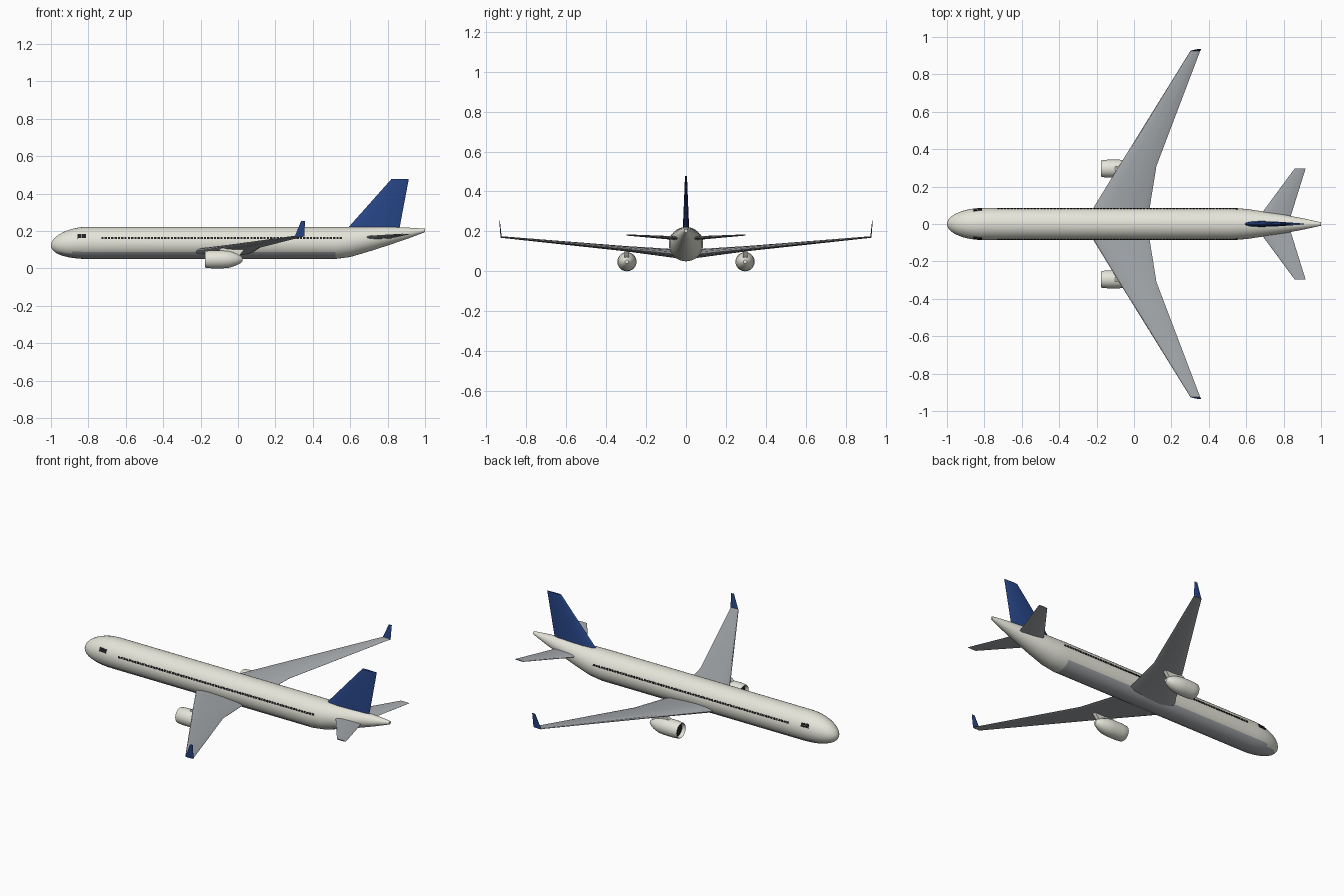
import bpy, bmesh, math
from mathutils import Vector, Matrix

if "Cube" in bpy.data.objects:
    bpy.data.objects.remove(bpy.data.objects["Cube"])


def material(name, rgb):
    m = bpy.data.materials.new(name)
    m.diffuse_color = (*rgb, 1)
    m.use_nodes = True
    m.node_tree.nodes["Principled BSDF"].inputs["Base Color"].default_value = m.diffuse_color
    return m


WHITE = material("warm_white", (0.78, 0.78, 0.70))
GREY = material("wing_grey", (0.38, 0.40, 0.42))
BLUE = material("navy_blue", (0.02, 0.06, 0.24))
BLACK = material("window_black", (0.015, 0.015, 0.018))


def finish(name, bm, mats, angle=35):
    bmesh.ops.recalc_face_normals(bm, faces=bm.faces)
    me = bpy.data.meshes.new(name)
    bm.to_mesh(me)
    bm.free()
    for m in mats:
        me.materials.append(m)
    ob = bpy.data.objects.new(name, me)
    bpy.context.collection.objects.link(ob)
    bpy.ops.object.select_all(action='DESELECT')
    ob.select_set(True)
    bpy.context.view_layer.objects.active = ob
    bpy.ops.object.shade_smooth_by_angle(angle=math.radians(angle))
    return ob


def skin(bm, rings):
    """Bridge equal closed loops and cap both ends."""
    loops = [[bm.verts.new(p) for p in r] for r in rings]
    n = len(loops[0])
    for a, b in zip(loops, loops[1:]):
        for i in range(n):
            j = (i + 1) % n
            bm.faces.new((a[i], a[j], b[j], b[i]))
    return bm.faces.new(loops[0]), bm.faces.new(loops[-1])


def circle(x, y, z, r, n=32):
    return [(x, y + r * math.cos(2 * math.pi * i / n),
             z + r * math.sin(2 * math.pi * i / n)) for i in range(n)]


# chord fraction, thickness fraction
FOIL = [(0, 0), (0.03, 0.45), (0.1, 0.75), (0.3, 1), (0.6, 0.85), (0.9, 0.5), (1, 0.03)]


def foil(name, sections, mat):
    """Loft of sections: leading point, trailing point, half thickness vector."""
    rings = []
    for le, te, th in sections:
        le, te, th = Vector(le), Vector(te), Vector(th)
        up = [le.lerp(te, t) + th * h for t, h in FOIL]
        low = [le.lerp(te, t) - th * h for t, h in FOIL[1:]]
        rings.append(up + low[::-1])
    bm = bmesh.new()
    skin(bm, rings)
    return finish(name, bm, [mat], 25)


# fuselage stations: x, centre height, radius
STATIONS = []
for i in range(11):
    u = 1 - math.cos(math.radians(4 + 86 * i / 10))
    t = 1 - u
    STATIONS.append((-1 + 0.2 * u, 0.136 - 0.014 * t * t,
                     0.086 * math.sqrt(1 - t * t)))
STATIONS[0] = (-1, 0.122, 0.006)
STATIONS += [(0.52, 0.136, 0.086), (0.6, 0.141, 0.0805), (0.7, 0.156, 0.066),
             (0.8, 0.172, 0.050), (0.9, 0.187, 0.031), (0.97, 0.198, 0.016),
             (1.0, 0.203, 0.009)]

# fuselage with grey belly
bm = bmesh.new()
skin(bm, [circle(*(s[0], 0, s[1], s[2])) for s in STATIONS])
for f in bm.faces:
    c = f.calc_center_median()
    f.material_index = 1 if c.z < 0.085 and c.x < 0.52 else 0
finish("fuselage", bm, [WHITE, GREY])


def station(x):
    for a, b in zip(STATIONS, STATIONS[1:]):
        if a[0] <= x <= b[0]:
            t = (x - a[0]) / (b[0] - a[0])
            return (a[1] + t * (b[1] - a[1]), a[2] + t * (b[2] - a[2]),
                    (b[2] - a[2]) / (b[0] - a[0]))


def plate(bm, x, z, w, h, side):
    """Thin plate lying on the fuselage skin."""
    zc, r, slope = station(x)
    s = (z - zc) / r
    c = math.sqrt(1 - s * s)
    n = Vector((-slope, side * c, s)).normalized()
    t = Vector((1, side * c * slope, s * slope)).normalized()
    up = t.cross(n)
    m = Matrix((t, n, up)).transposed().to_4x4()
    m.translation = (x, side * c * r, z)
    bmesh.ops.create_cube(bm, size=1, matrix=m @ Matrix.Diagonal((w, 0.005, h, 1)))


# cabin windows
bm = bmesh.new()
for side in (1, -1):
    for i in range(73):
        plate(bm, -0.725 + i * 0.0177, 0.162, 0.012, 0.011, side)
finish("cabin_windows", bm, [BLACK])

# cockpit windows
bm = bmesh.new()
for side in (1, -1):
    for x in (-0.848, -0.823):
        plate(bm, x, 0.172, 0.022, 0.023, side)
finish("cockpit_windows", bm, [BLACK])

# tail fin
foil("tail_fin", [((0.56, 0, 0.185), (0.858, 0, 0.185), (0, 0.017, 0)),
                  ((0.82, 0, 0.477), (0.913, 0, 0.477), (0, 0.005, 0))], BLUE)

for side, tag in ((1, "left"), (-1, "right")):
    # wing
    foil("wing_" + tag,
         [((-0.27, 0, 0.085), (0.07, 0, 0.08), (0, 0, 0.024)),
          ((-0.08, 0.31 * side, 0.115), (0.12, 0.31 * side, 0.112), (0, 0, 0.013)),
          ((0.303, 0.928 * side, 0.172), (0.355, 0.928 * side, 0.172), (0, 0, 0.004))],
         GREY)

    # winglet
    foil("winglet_" + tag,
         [((0.303, 0.926 * side, 0.169), (0.355, 0.926 * side, 0.169), (0, 0.003, 0)),
          ((0.338, 0.934 * side, 0.254), (0.358, 0.934 * side, 0.254), (0, 0.0015, 0))],
         BLUE)

    # tailplane
    foil("tailplane_" + tag,
         [((0.64, 0, 0.163), (0.825, 0, 0.163), (0, 0, 0.011)),
          ((0.86, 0.298 * side, 0.182), (0.918, 0.298 * side, 0.182), (0, 0, 0.003))],
         GREY)

    # engine nacelle with dark intake
    ey, ez = 0.296 * side, 0.048
    prof = [(-0.155, 0.037), (-0.173, 0.040), (-0.176, 0.0425), (-0.172, 0.045),
            (-0.14, 0.048), (-0.08, 0.048), (-0.045, 0.0445), (-0.01, 0.033),
            (0.012, 0.021), (0.025, 0.009)]
    bm = bmesh.new()
    intake, tail = skin(bm, [circle(x, ey, ez, r) for x, r in prof])
    intake.material_index = 1
    finish("engine_" + tag, bm, [WHITE, BLACK])

    # engine pylon
    bm = bmesh.new()
    w = 0.011
    skin(bm, [[(-0.115, y, 0.08), (0.0, y, 0.06), (0.04, y, 0.108),
               (-0.05, y, 0.115), (-0.09, y, 0.108)] for y in (ey - w, ey + w)])
    finish("pylon_" + tag, bm, [WHITE])
